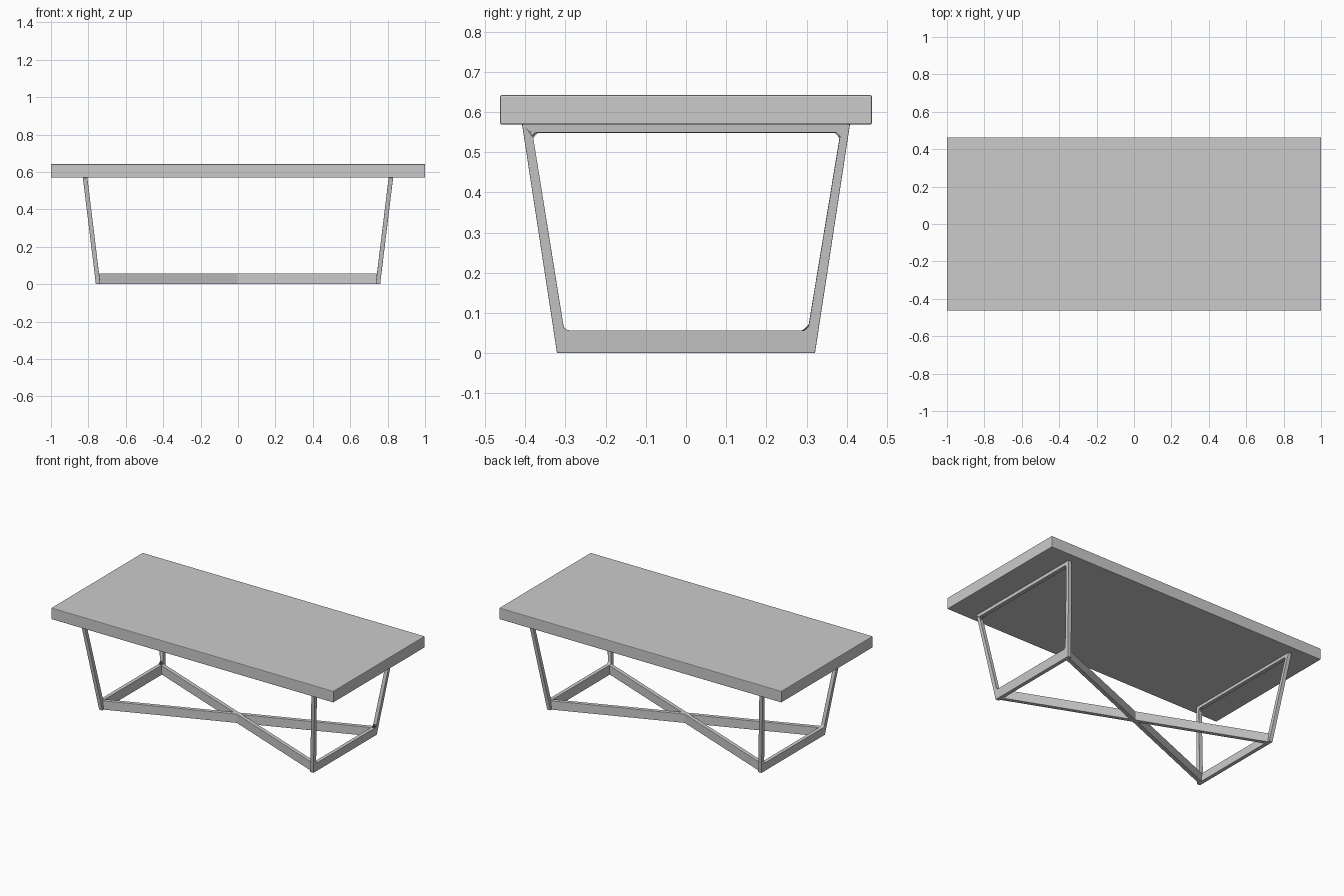
import bpy, bmesh, math
from mathutils import Vector

if "Cube" in bpy.data.objects:
    bpy.data.objects.remove(bpy.data.objects["Cube"])

TOP_Z, BOTTOM_Z = 0.642, 0.569   # tabletop slab
BAR_H = 0.057                    # height of the floor bars


def finish(bm, name):
    bmesh.ops.recalc_face_normals(bm, faces=bm.faces)
    me = bpy.data.meshes.new(name)
    bm.to_mesh(me)
    bm.free()
    ob = bpy.data.objects.new(name, me)
    bpy.context.collection.objects.link(ob)
    return ob


def add_bevel(ob, width):
    mod = ob.modifiers.new("soft_edges", 'BEVEL')
    mod.width = width
    mod.segments = 2
    mod.limit_method = 'ANGLE'
    mod.angle_limit = math.radians(40)


# Tabletop slab
bm = bmesh.new()
bmesh.ops.create_cube(bm, size=1)
for v in bm.verts:
    v.co = Vector((v.co.x * 2, v.co.y * 0.926,
                   (TOP_Z + BOTTOM_Z) / 2 + v.co.z * (TOP_Z - BOTTOM_Z)))
add_bevel(finish(bm, "tabletop"), 0.004)


# Leaning trapezoid end frame: floor bar, two legs and top rail in one loop
def end_frame(name, side):
    outer = [(-0.321, 0), (0.321, 0), (0.408, BOTTOM_Z), (-0.408, BOTTOM_Z)]
    inner = [(-0.303, BAR_H), (0.303, BAR_H), (0.384, 0.548), (-0.384, 0.548)]
    bm = bmesh.new()

    def ring(points, x0):
        return [bm.verts.new((side * (x0 + 0.122 * z), y, z)) for y, z in points]

    o1, o2 = ring(outer, 0.760), ring(outer, 0.736)
    i1, i2 = ring(inner, 0.760), ring(inner, 0.736)
    for a, b in ((o1, o2), (i1, i2), (o1, i1), (o2, i2)):
        for k in range(4):
            n = (k + 1) % 4
            bm.faces.new((a[k], a[n], b[n], b[k]))
    # rounded inside corners
    edges = [bm.edges.get((p, q)) for p, q in zip(i1, i2)]
    bmesh.ops.bevel(bm, geom=edges, offset=0.012, segments=3,
                    profile=0.5, affect='EDGES')
    add_bevel(finish(bm, name), 0.002)


end_frame("right_end_frame", 1)
end_frame("left_end_frame", -1)

# Crossed floor braces: one X-shaped outline, extruded upward
end_x, end_y, w = 0.744, 0.297, 0.0125
a = math.atan2(end_y, end_x)
dy = w / math.cos(a)
quarter = [(w / math.sin(a), 0), (end_x, end_y - dy), (end_x, end_y + dy), (0, dy)]
half = quarter + [(-x, y) for x, y in reversed(quarter[:3])]
outline = half + [(x, -y) for x, y in reversed(half[1:-1])]
bm = bmesh.new()
face = bm.faces.new([bm.verts.new((x, y, 0)) for x, y in outline])
geom = bmesh.ops.extrude_face_region(bm, geom=[face])["geom"]
bmesh.ops.translate(bm, vec=(0, 0, BAR_H),
                    verts=[g for g in geom if isinstance(g, bmesh.types.BMVert)])
add_bevel(finish(bm, "cross_brace"), 0.002)
